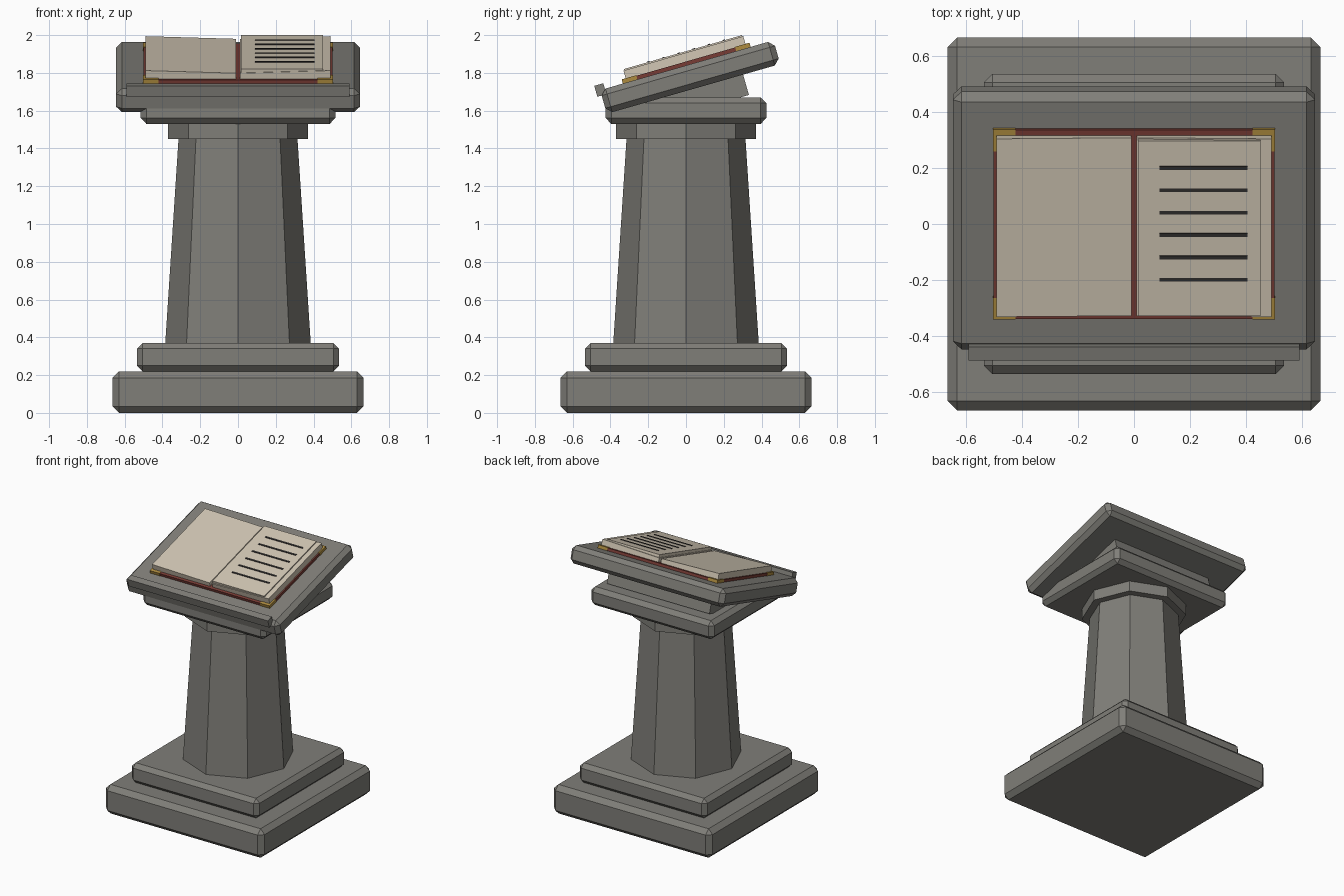
import bpy, bmesh, math
from mathutils import Matrix, Vector

if "Cube" in bpy.data.objects:
    bpy.data.objects.remove(bpy.data.objects["Cube"], do_unlink=True)


def material(name, rgb):
    m = bpy.data.materials.new(name)
    m.use_nodes = True
    colour = (*rgb, 1)
    m.diffuse_color = colour
    bsdf = next(n for n in m.node_tree.nodes if n.type == 'BSDF_PRINCIPLED')
    bsdf.inputs["Base Color"].default_value = colour
    return m


STONE = material("grey stone", (0.215, 0.21, 0.19))
PAPER = material("old paper", (0.63, 0.56, 0.45))
LEATHER = material("red leather", (0.19, 0.045, 0.035))
BRASS = material("brass", (0.42, 0.26, 0.05))
INK = material("dark ink", (0.03, 0.028, 0.027))

# Frame of the sloping reading desk
DESK = Matrix.Translation((0, 0.022, 1.778)) @ Matrix.Rotation(math.radians(16), 4, 'X')
UPRIGHT = Matrix.Identity(4)


def finish(name, bm, mat, frame):
    mesh = bpy.data.meshes.new(name)
    bm.to_mesh(mesh)
    bm.free()
    mesh.materials.append(mat)
    obj = bpy.data.objects.new(name, mesh)
    obj.matrix_world = frame
    bpy.context.collection.objects.link(obj)
    return obj


def block(name, size, centre, mat, chamfer=0, frame=UPRIGHT, roll=0):
    """Box with optional chamfered edges and a roll about its own y axis."""
    bm = bmesh.new()
    bmesh.ops.create_cube(bm, size=1)
    bmesh.ops.scale(bm, vec=Vector(size), verts=bm.verts)
    if chamfer:
        bmesh.ops.bevel(bm, geom=bm.edges[:], offset=chamfer, segments=1, affect='EDGES')
    place = Matrix.Translation(centre) @ Matrix.Rotation(roll, 4, 'Y')
    return finish(name, bm, mat, frame @ place)


def octagon(name, r_low, r_high, z_low, z_high):
    """Eight-sided shaft with corners on the x and y axes."""
    bm = bmesh.new()
    bmesh.ops.create_cone(bm, cap_ends=True, segments=8, radius1=r_low,
                          radius2=r_high, depth=z_high - z_low)
    return finish(name, bm, STONE, Matrix.Translation((0, 0, (z_low + z_high) / 2)))


# Pedestal
block("base_plinth", (1.33, 1.33, 0.22), (0, 0, 0.11), STONE, 0.035)
block("upper_plinth", (1.07, 1.07, 0.15), (0, 0, 0.295), STONE, 0.03)
octagon("column", 0.385, 0.315, 0.37, 1.45)
octagon("column_collar", 0.37, 0.37, 1.45, 1.53)
block("capital", (1.03, 0.85, 0.14), (0, 0, 1.60), STONE, 0.03)

# Sloping desk
block("desk_support", (0.86, 0.546, 0.13), (0, 0, -0.112), STONE, 0, DESK)
block("desk_slab", (1.29, 0.955, 0.13), (0, 0, 0), STONE, 0.03, DESK)
block("desk_lip", (1.18, 0.05, 0.06), (0, -0.476, 0.065), STONE, 0, DESK)

# Open book
block("book_cover", (1.0, 0.70, 0.02), (0, 0, 0.075), LEATHER, 0, DESK)
for side, label in ((-1, "right"), (1, "left")):
    block(f"page_block_{label}", (0.48, 0.66, 0.05), (side * 0.25, 0, 0.098),
          PAPER, 0, DESK, -side * 0.03)
    for end, place in ((-1, "front"), (1, "back")):
        block(f"corner_guard_{place}_{label}", (0.08, 0.08, 0.024),
              (side * 0.462, end * 0.312, 0.076), BRASS, 0, DESK)
block("open_leaf", (0.435, 0.65, 0.05), (0.2325, 0, 0.1125), PAPER, 0, DESK)

# Lines of writing
for i in range(6):
    block(f"writing_line_{i + 1}", (0.315, 0.013, 0.004),
          (0.2475, 0.225 - i * 0.083, 0.139), INK, 0, DESK)
